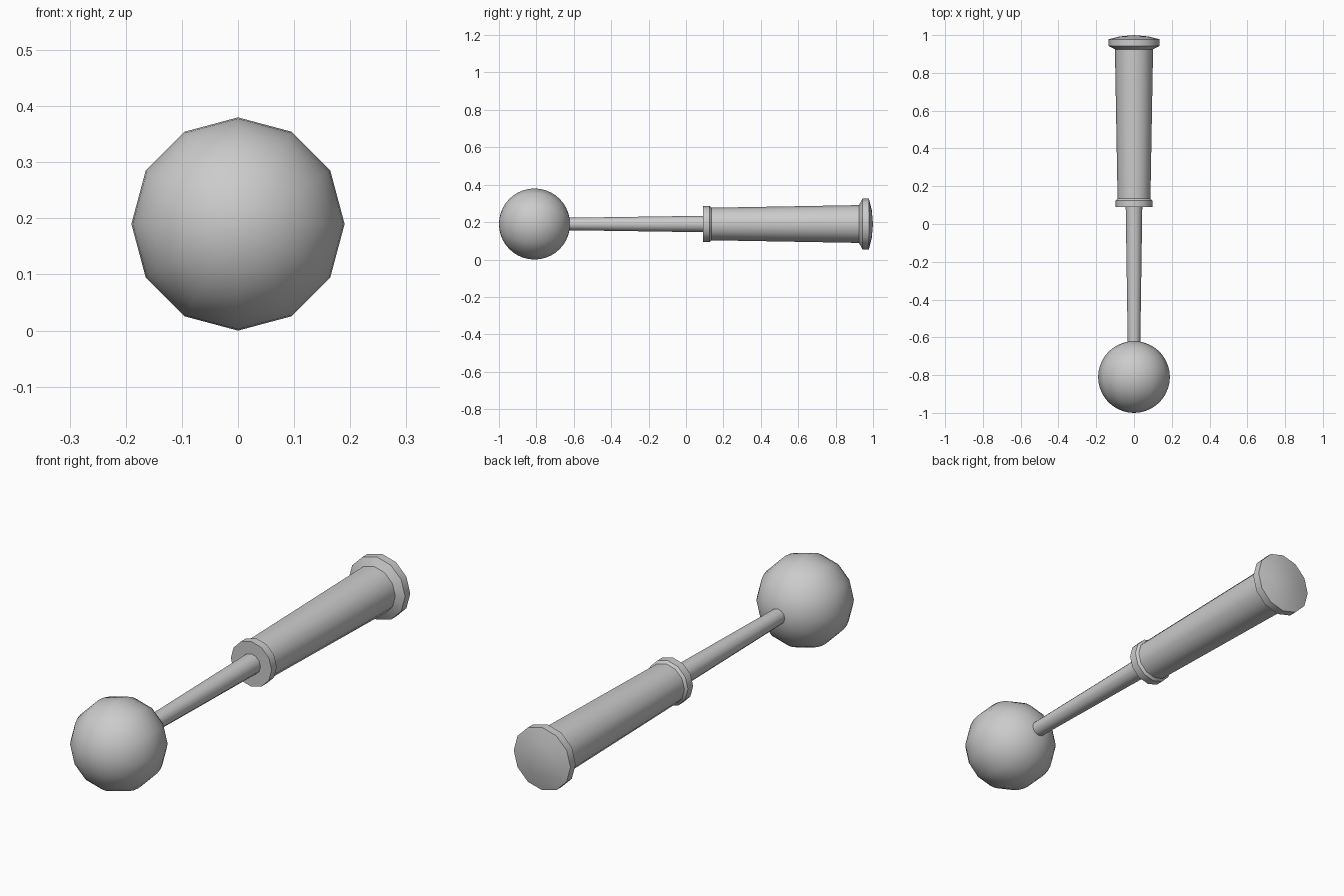
import bpy, bmesh, math

if "Cube" in bpy.data.objects:
    bpy.data.objects.remove(bpy.data.objects["Cube"])

SIDES = 12
AXIS_Z = 0.19


def lathe(name, profile, angle=35):
    """Revolve (y, radius) points about the long axis; radius 0 makes a pole."""
    bm = bmesh.new()
    rings = []
    for y, r in profile:
        n = SIDES if r > 0 else 1
        rings.append([bm.verts.new((r * math.sin(2 * math.pi * i / SIDES), y,
                                    AXIS_Z + r * math.cos(2 * math.pi * i / SIDES)))
                      for i in range(n)])
    for a, b in zip(rings, rings[1:]):
        for i in range(SIDES):
            j = (i + 1) % SIDES
            quad = [a[i % len(a)], a[j % len(a)], b[j % len(b)], b[i % len(b)]]
            bm.faces.new(list(dict.fromkeys(quad)))
    bmesh.ops.recalc_face_normals(bm, faces=bm.faces)
    mesh = bpy.data.meshes.new(name)
    bm.to_mesh(mesh)
    bm.free()
    obj = bpy.data.objects.new(name, mesh)
    bpy.context.collection.objects.link(obj)
    bpy.ops.object.select_all(action='DESELECT')
    obj.select_set(True)
    bpy.context.view_layer.objects.active = obj
    bpy.ops.object.shade_smooth_by_angle(angle=math.radians(angle))
    return obj


# Ball head
R, STEPS = 0.19, 20
ball = [(-0.81 - R * math.cos(math.pi * k / STEPS),
         R * math.sin(math.pi * k / STEPS) if 0 < k < STEPS else 0)
        for k in range(STEPS + 1)]
lathe("ball_head", ball)

# Tapered rod
lathe("rod", [(-0.65, 0), (-0.65, 0.033), (0.10, 0.044), (0.10, 0)])

# Handle with front collar, tapered grip and domed end cap
lathe("handle", [(0.09, 0), (0.09, 0.097), (0.125, 0.097), (0.135, 0.087),
                 (0.925, 0.101), (0.943, 0.135), (0.978, 0.135),
                 (0.993, 0.075), (1.0, 0)])
